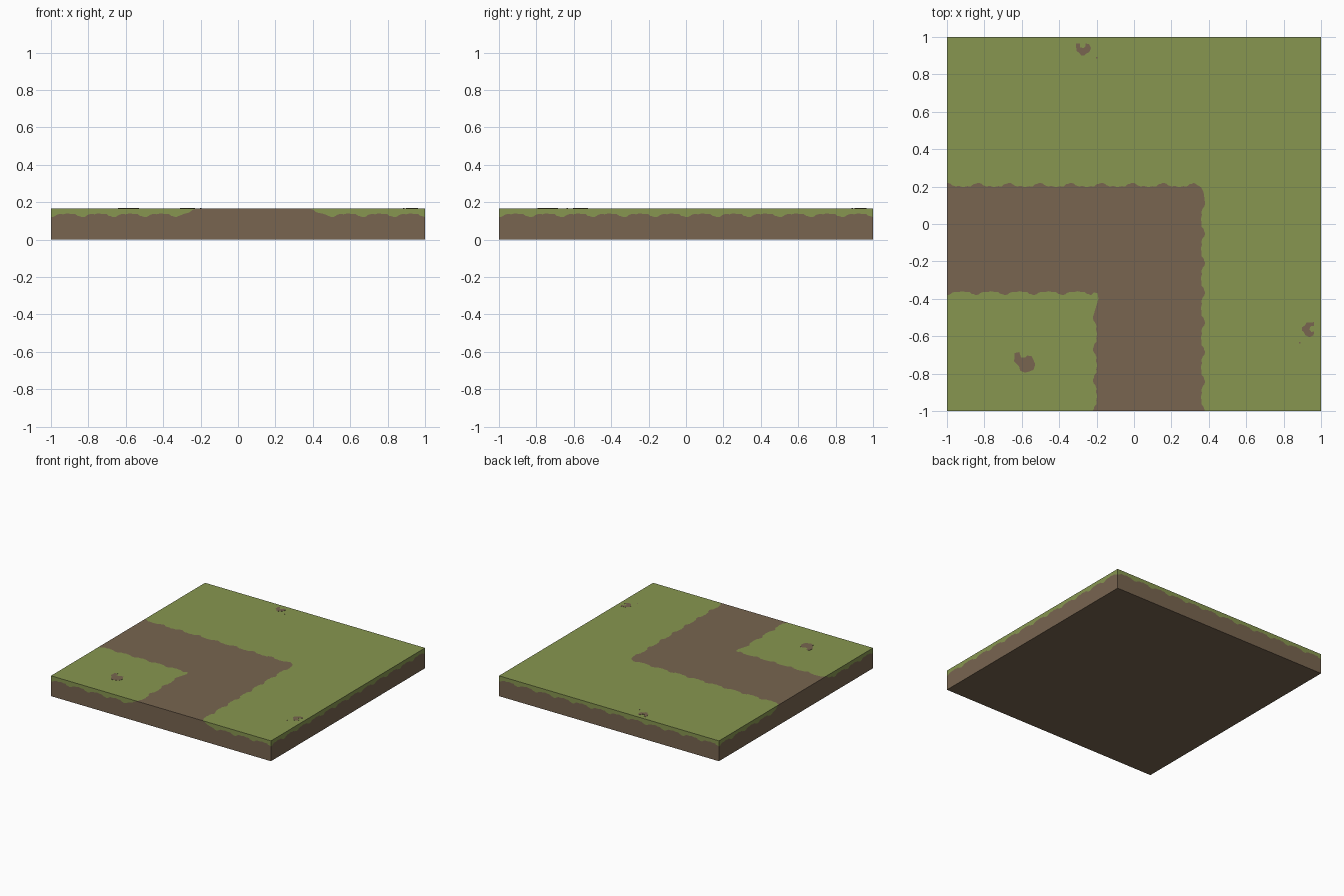
import bpy, bmesh, math
from mathutils import Vector

if "Cube" in bpy.data.objects:
    bpy.data.objects.remove(bpy.data.objects["Cube"])

H = 0.167            # tile height
GAP = (-0.22, 0.38)  # where the path meets the tile border
# one period of the ragged grass edge: (position, offset)
WAVE = [(0, 1), (.1, .85), (.17, .35), (.27, .05), (.4, .15), (.52, -.15),
        (.66, .1), (.78, .05), (.85, .6), (.93, .75)]


def material(name, rgb):
    m = bpy.data.materials.new(name)
    lin = [((c / 255 + .055) / 1.055) ** 2.4 for c in rgb]
    m.diffuse_color = (*lin, 1)
    m.use_nodes = True
    m.node_tree.nodes["Principled BSDF"].inputs["Base Color"].default_value = m.diffuse_color
    return m


dirt = material("dirt brown", (120, 101, 80))
grass = material("grass green", (135, 150, 80))


def ragged(p, q, n, off):
    """Ragged line from p to q with n periods, bumps pushed along off."""
    p, q, off = Vector(p), Vector(q), Vector(off)
    pts = [p.lerp(q, (i + t) / n) + off * a for i in range(n) for t, a in WAVE]
    return [tuple(v) for v in pts + [q + off]]


def make_object(name, bm, mats):
    bmesh.ops.recalc_face_normals(bm, faces=bm.faces)
    me = bpy.data.meshes.new(name)
    bm.to_mesh(me)
    bm.free()
    for m in mats:
        me.materials.append(m)
    ob = bpy.data.objects.new(name, me)
    bpy.context.collection.objects.link(ob)
    return ob


bm = bmesh.new()


def face(pts, mat):
    f = bm.faces.new([bm.verts.new(p) for p in pts])
    f.material_index = mat


# Top: bent dirt path between an outer and an inner grass area
outer = (ragged((-1, .2), (.32, .2), 8, (0, .02))
         + [(.36, .195), (.372, .17)]
         + ragged((.36, .11), (.36, -1), 7, (.02, 0)))
inner = (ragged((-1, -.362), (-.23, -.362), 5, (0, -.018))
         + [(-.215, -.365), (-.195, -.37), (-.19, -.4)]
         + ragged((-.2, -.5), (-.2, -1), 3, (-.02, 0)))
top = lambda line: [(x, y, H) for x, y in line]
face(top(outer + [(1, -1), (1, 1), (-1, 1)]), 1)
face(top(inner + [(-1, -1)]), 1)
face(top(outer + inner[::-1]), 0)

# Sides: grass overhang above dirt; front and left are cut by the path
LOW = .138
DROP = (0, -.018)
left_part = ragged((-1, LOW), (-.333, LOW), 4, DROP) + [
    (-.29, .137), (-.26, .145), (-.245, .158), (GAP[0], H)]
right_part = [(GAP[1], H), (.405, .158), (.42, .145), (.46, .137)] + \
    ragged((.5, LOW), (1, LOW), 3, DROP)
full = ragged((-1, LOW), (1, LOW), 12, DROP)
sides = [(lambda u: (u, -1), True), (lambda u: (1, u), False),
         (lambda u: (-u, 1), False), (lambda u: (-1, -u), True)]
for place, has_path in sides:
    wall = lambda line: [(*place(u), z) for u, z in line]
    if has_path:
        face(wall(left_part + [(-1, H)]), 1)
        face(wall(right_part + [(1, H)]), 1)
        line = left_part + right_part
    else:
        face(wall(full + [(1, H), (-1, H)]), 1)
        line = full
    face(wall([(-1, 0), (1, 0)] + line[::-1]), 0)

# Underside
face([(-1, -1, 0), (-1, 1, 0), (1, 1, 0), (1, -1, 0)], 0)
bmesh.ops.remove_doubles(bm, verts=bm.verts, dist=1e-4)
make_object("ground_tile", bm, [dirt, grass])

# Bare dirt patches as thin plates on the grass
CRESCENT = [(-.04, .035), (-.02, .035), (-.018, .015), (0, .01), (.012, .02),
            (.01, .035), (.03, .032), (.04, .01), (.03, -.012), (.012, -.02),
            (.005, -.03), (-.012, -.03), (-.022, -.015), (-.038, -.005)]
DOT = [(.067, -.045), (.075, -.045), (.075, -.037), (.067, -.037)]
BLOB = [(-.055, .055), (-.03, .06), (-.02, .03), (0, .03), (.012, .042),
        (.035, .038), (.045, .02), (.055, -.005), (.045, -.035), (.02, -.045),
        (0, -.05), (-.025, -.04), (-.032, -.015), (-.058, .01)]


def patch(name, shapes, x, y, turn=0):
    bm = bmesh.new()
    c, s = math.cos(turn), math.sin(turn)
    for shape in shapes:
        f = bm.faces.new([bm.verts.new((x + c * a - s * b, y + s * a + c * b, H - .001))
                          for a, b in shape])
        up = bmesh.ops.extrude_face_region(bm, geom=[f])["geom"]
        bmesh.ops.translate(bm, vec=(0, 0, .002),
                            verts=[g for g in up if isinstance(g, bmesh.types.BMVert)])
    make_object(name, bm, [dirt])


patch("back_dirt_patch", [CRESCENT, DOT], -.27, .93)
patch("right_dirt_patch", [CRESCENT, DOT], .928, -.565, -math.pi / 2)
patch("front_dirt_patch", [BLOB], -.583, -.745)
